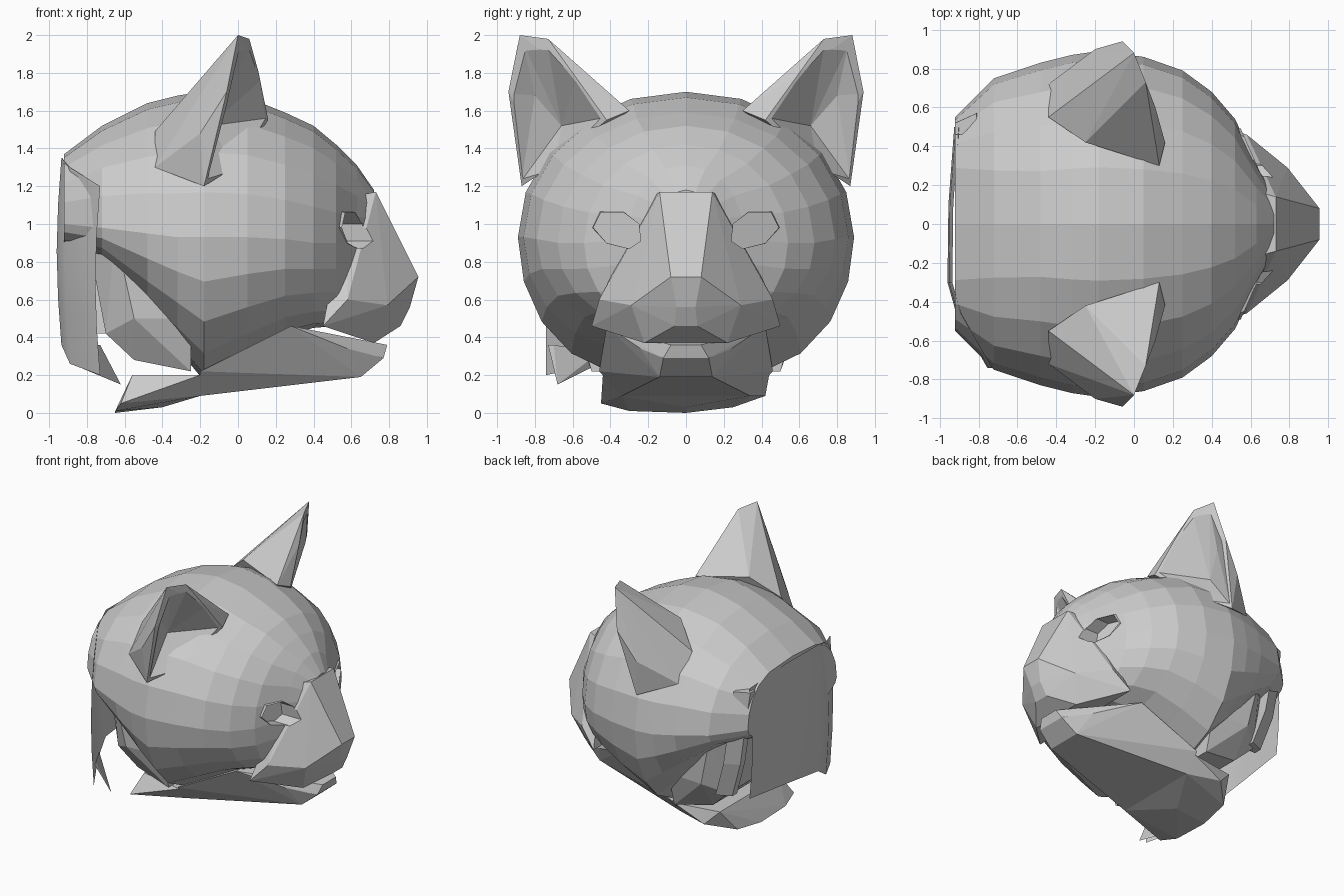
import bpy, bmesh, math

if "Cube" in bpy.data.objects:
    bpy.data.objects.remove(bpy.data.objects["Cube"], do_unlink=True)

grey = bpy.data.materials.new("light_grey")
grey.use_nodes = True
grey.diffuse_color = (0.6, 0.6, 0.6, 1)
grey.node_tree.nodes["Principled BSDF"].inputs["Base Color"].default_value = (0.6, 0.6, 0.6, 1)


def finish(name, bm):
    bmesh.ops.recalc_face_normals(bm, faces=bm.faces[:])
    me = bpy.data.meshes.new(name)
    bm.to_mesh(me)
    bm.free()
    me.materials.append(grey)
    ob = bpy.data.objects.new(name, me)
    bpy.context.collection.objects.link(ob)
    return ob


def hull(name, pts, mirror=False, side=1):
    bm = bmesh.new()
    for x, y, z in pts:
        bm.verts.new((x, y * side, z))
        if mirror and y:
            bm.verts.new((x, -y, z))
    res = bmesh.ops.convex_hull(bm, input=bm.verts[:])
    junk = {v for v in res["geom_interior"] + res["geom_unused"] if isinstance(v, bmesh.types.BMVert)}
    bmesh.ops.delete(bm, geom=list(junk), context='VERTS')
    return finish(name, bm)


def cut(ob, cutter):
    mod = ob.modifiers.new("cut", 'BOOLEAN')
    mod.operation = 'DIFFERENCE'
    mod.solver = 'EXACT'
    mod.object = cutter
    bpy.context.view_layer.objects.active = ob
    bpy.ops.object.modifier_apply(modifier=mod.name)


def loft(name, rings, cap=True, closed=True):
    bm = bmesh.new()
    rows = [[bm.verts.new(p) for p in ring] for ring in rings]
    n = len(rows[0])
    for a, b in zip(rows, rows[1:]):
        for i in range(n if closed else n - 1):
            j = (i + 1) % n
            bm.faces.new((a[i], a[j], b[j], b[i]))
    if cap:
        bm.faces.new(rows[0])
        bm.faces.new(rows[-1])
    return finish(name, bm)


# Skull: rings along the facing axis, as x, half width, bottom, middle, top, boxiness
SECTIONS = [
    (-0.92, 0.55, 0.86, 1.00, 1.37, 0.55), (-0.72, 0.75, 0.80, 0.98, 1.52, 0.85),
    (-0.48, 0.83, 0.52, 0.95, 1.64, 0.95), (-0.32, 0.87, 0.34, 0.93, 1.68, 0.95),
    (-0.18, 0.89, 0.17, 0.93, 1.70, 0.95), (0.05, 0.86, 0.30, 0.93, 1.67, 0.95),
    (0.25, 0.79, 0.41, 0.92, 1.59, 0.95), (0.40, 0.68, 0.45, 0.90, 1.52, 0.95),
    (0.52, 0.54, 0.46, 0.90, 1.42, 0.95), (0.63, 0.31, 0.50, 0.92, 1.31, 0.95),
    (0.72, 0.15, 0.60, 0.95, 1.18, 0.95)]
SEG = 20
rings = []
for x, w, zb, zc, zt, box in SECTIONS:
    ring = []
    for i in range(SEG):
        t = math.tau * i / SEG
        c, s = math.cos(t), math.sin(t)
        c = math.copysign(abs(c) ** (box if s > 0 else 0.72), c)
        ring.append((x, w * c, zc + (zt - zc if s > 0 else zc - zb) * s))
    rings.append(ring)
skull = loft("skull", rings)

# Muzzle with the nose bridge
muzzle = hull("muzzle", [
    (0.73, 0.14, 1.17), (0.80, 0.07, 0.97), (0.955, 0.08, 0.72), (0.91, 0.05, 0.56),
    (0.86, 0.06, 0.46), (0.79, 0.29, 0.57), (0.72, 0.22, 0.37), (0.58, 0.46, 0.60),
    (0.45, 0.50, 0.46), (0.58, 0.28, 0.86), (0.58, 0.18, 1.14)], mirror=True)

# Lower jaw and throat
hull("lower_jaw", [
    (0.79, 0.08, 0.36), (0.77, 0.12, 0.29), (0.65, 0.14, 0.19), (0.58, 0.24, 0.34),
    (0.28, 0.42, 0.46), (0.17, 0.24, 0.17), (-0.20, 0.46, 0.22), (-0.20, 0.34, 0.09)], mirror=True)

for side, label in ((1, "left"), (-1, "right")):
    # Almond eye socket
    outline = [(0.24, 0.91), (0.30, 0.87), (0.42, 0.90), (0.49, 0.98), (0.45, 1.06), (0.33, 1.06), (0.25, 1.00)]
    depth = lambda y: 0.64 - 0.44 * (y - 0.24)
    pts = [(depth(y) - 0.09, y, z) for y, z in outline] + [(0.9, y, z) for y, z in outline]
    socket = hull("socket_cutter", pts, side=side)
    cut(skull, socket)
    cut(muzzle, socket)
    bpy.data.objects.remove(socket, do_unlink=True)

    # Eyelid rim
    rim = []
    for grow, out in ((1.0, -0.06), (1.0, 0.02), (1.12, -0.02)):
        rim.append([(depth(y) + out, side * (0.36 + (y - 0.36) * grow), 0.97 + (z - 0.97) * grow)
                    for y, z in outline])
    loft(label + "_eyelid", rim, cap=False)

    # Ear: faceted cone hollowed from the front
    ear = hull(label + "_ear", [
        (0.0, 0.88, 2.0), (0.06, 0.73, 1.98), (0.11, 0.60, 1.80), (0.16, 0.42, 1.55),
        (0.13, 0.30, 1.60), (-0.06, 0.94, 1.70), (-0.18, 0.87, 1.20), (-0.02, 0.72, 1.30),
        (-0.07, 0.78, 1.87), (-0.18, 0.60, 1.73), (-0.25, 0.42, 1.65), (-0.44, 0.55, 1.49),
        (-0.44, 0.72, 1.30), (-0.20, 0.90, 1.48)], side=side)
    inner = [(0.02, 0.86, 1.95), (0.065, 0.73, 1.93), (0.12, 0.58, 1.76), (0.15, 0.45, 1.56),
             (-0.16, 0.87, 1.23), (-0.04, 0.925, 1.69), (0.0, 0.70, 1.28)]
    front = [(x + 0.3, y + 0.05, z) for x, y, z in inner]
    deep = [(-0.15, 0.66, 1.52), (-0.10, 0.80, 1.68)]
    hollow = hull("ear_cutter", inner + front + deep, side=side)
    cut(ear, hollow)
    bpy.data.objects.remove(hollow, do_unlink=True)

# Rear panel sweeping round to one side, as x, y, bottom, top
PANEL = [(-0.90, 0.50, 0.44, 1.30), (-0.93, 0.10, 0.41, 1.35), (-0.935, -0.30, 0.36, 1.35),
         (-0.89, -0.46, 0.26, 1.30), (-0.73, -0.74, 0.20, 1.20)]
columns = []
for x, y, zb, zt in PANEL:
    columns.append([(x - 0.025 * math.sin(math.pi * f), y, zb + (zt - zb) * f) for f in (0, 0.25, 0.5, 0.75, 1)])
panel = loft("rear_panel", columns, cap=False, closed=False)

# Loose pointed flap below the panel
hull("panel_flap", [(-0.62, -0.68, 0.15), (-0.86, -0.48, 0.25), (-0.73, -0.73, 0.36),
                    (-0.74, -0.70, 0.36), (-0.88, -0.46, 0.32)])

# Upright rim beside the open edge of the panel
post = []
for x, y, z in ((-0.74, 0.50, 0.42), (-0.83, 0.53, 0.70), (-0.88, 0.54, 1.00), (-0.91, 0.52, 1.28)):
    post.append([(x - 0.01, y, z), (x + 0.10, y + 0.05, z), (x + 0.10, y - 0.06, z), (x - 0.01, y - 0.06, z)])
loft("rear_rim", post)

# Neck core and collar underneath
hull("neck", [(-0.80, 0.46, 0.95), (-0.70, 0.48, 0.42), (-0.55, 0.45, 0.28), (-0.25, 0.50, 0.22),
              (-0.25, 0.58, 0.50), (-0.55, 0.60, 0.50), (-0.65, 0.62, 0.95)], mirror=True)
hull("collar", [(-0.65, -0.30, 0.01), (-0.65, 0.0, 0.0), (-0.62, 0.25, 0.03), (-0.62, -0.45, 0.05),
                (-0.45, 0.42, 0.09), (-0.40, 0.0, 0.03), (-0.20, 0.34, 0.09), (-0.20, -0.34, 0.09),
                (-0.20, 0.44, 0.20), (-0.20, -0.44, 0.20), (-0.56, 0.38, 0.20), (-0.56, -0.36, 0.20)])

# Soft shading on the swept panel
bpy.ops.object.select_all(action='DESELECT')
panel.select_set(True)
bpy.context.view_layer.objects.active = panel
bpy.ops.object.shade_smooth_by_angle()
